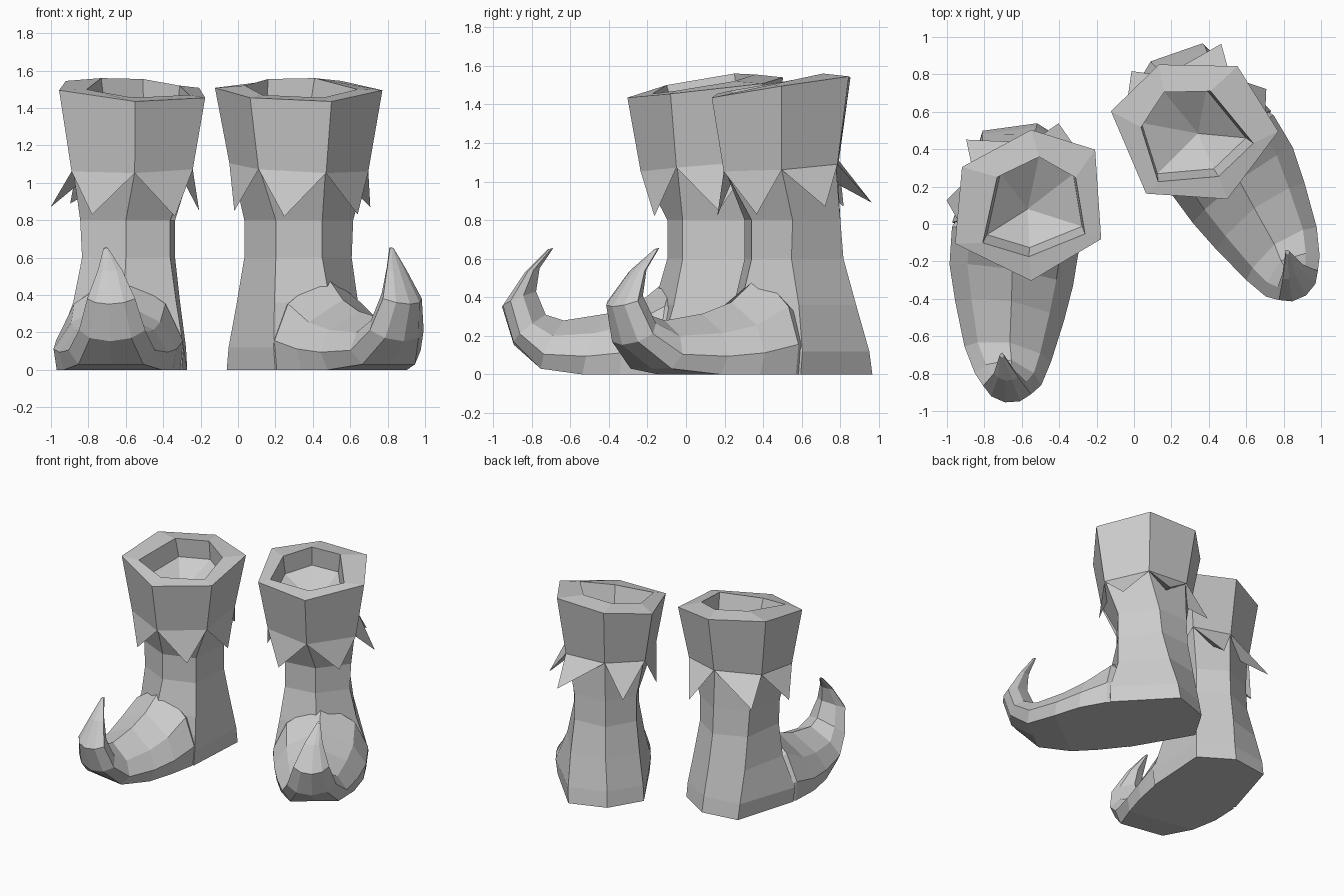
import bpy, bmesh
from math import radians
from mathutils import Matrix, Vector

if "Cube" in bpy.data.objects:
    bpy.data.objects.remove(bpy.data.objects["Cube"])


def make(name, rings, place, caps=(True, True), extra=()):
    """Loft equal-sized rings; extra = additional triangles as coordinates."""
    bm = bmesh.new()
    loops = [[bm.verts.new(p) for p in r] for r in rings]
    for a, b in zip(loops, loops[1:]):
        n = len(a)
        for i in range(n):
            bm.faces.new((a[i], a[(i + 1) % n], b[(i + 1) % n], b[i]))
    for use, loop in zip(caps, (loops[0], loops[-1])):
        if use:
            bm.faces.new(loop)
    for tri in extra:
        bm.faces.new([bm.verts.new(p) for p in tri])
    bmesh.ops.remove_doubles(bm, verts=bm.verts, dist=0.0005)
    bm.transform(place)
    bmesh.ops.recalc_face_normals(bm, faces=bm.faces)
    me = bpy.data.meshes.new(name)
    bm.to_mesh(me)
    bm.free()
    ob = bpy.data.objects.new(name, me)
    bpy.context.collection.objects.link(ob)


# Hexagonal cuff: outer rim, opening and hanging points, toe pointing to -y
RIM = [Vector(p) for p in [(.35, -.27, 1.495), (-.085, -.395, 1.435), (-.415, -.11, 1.455),
                           (-.30, .355, 1.508), (.055, .40, 1.54), (.385, .14, 1.545)]]
HOLE = [Vector(p) for p in [(.205, -.24, 1.50), (-.05, -.27, 1.455), (-.325, -.098, 1.47),
                            (-.223, .19, 1.52), (-.012, .265, 1.555), (.19, .12, 1.56)]]
TIPS = [Vector(p) for p in [(.167, -.293, .83), (-.27, -.22, .82), (-.34, .13, .85),
                            (-.083, .46, .87), (.388, .288, .89), (.435, -.05, .87)]]
VALLEY = [Vector((p.x * .83, p.y * .83, 1.08 + .07 * p.y)) for p in RIM]


def cuff(side, place):
    low = [Vector((p.x * .93, p.y * .93 + .03, p.z - .15)) for p in HOLE]
    floor = Vector((0, -.02, 1.23))
    tris = []
    for i in range(6):
        j = (i + 1) % 6
        tip = TIPS[i]
        v = (VALLEY[i] + VALLEY[j]) / 2
        under = Vector((v.x * .9, v.y * .9, 1.0))
        # hanging point: outer face and two undersides, then the floor of the opening
        tris += [(VALLEY[i], VALLEY[j], tip), (VALLEY[i], tip, under),
                 (tip, VALLEY[j], under), (low[i], low[j], floor)]
    make(side + "_cuff", [low, HOLE, RIM, VALLEY], place, (False, False), tris)


def leg(side, place):
    top = [Vector((p.x * .97, p.y * .97, p.z)) for p in VALLEY]
    levels = [
        (.80, [(.26, -.13), (0, -.20), (-.22, -.08), (-.19, .24), (.04, .33), (.26, .18)]),
        (.60, [(.25, -.13), (0, -.20), (-.22, -.08), (-.19, .24), (.04, .34), (.26, .20)]),
        (.36, [(.30, -.12), (0, -.27), (-.26, -.12), (-.21, .28), (.04, .38), (.29, .26)]),
        (.12, [(.385, -.16), (0, -.27), (-.31, -.18), (-.235, .32), (.03, .42), (.31, .33)]),
        (0, [(.37, -.16), (0, -.27), (-.30, -.18), (-.24, .33), (.03, .44), (.31, .35)])]
    rings = [top] + [[(x, y, z) for x, y in pts] for z, pts in levels]
    make(side + "_leg", rings, place)


def foot(side, place):
    # underside (y, z), upper side (y, z), half width, sideways centre, sole width factor
    sections = [((.05, 0), (.02, .36), .25, .035, .9), ((-.19, 0), (-.17, .52), .345, .037, .96),
                ((-.40, 0), (-.35, .375), .335, .025, .94), ((-.60, 0), (-.52, .315), .295, 0, .9),
                ((-.83, .03), (-.74, .28), .235, -.03, .75), ((-.98, .17), (-.83, .31), .18, -.055, .62),
                ((-1.04, .36), (-.88, .43), .13, -.06, .6), ((-.935, .53), (-.865, .55), .065, -.04, .6),
                ((-.825, .65), (-.80, .655), .012, 0, .6)]
    rings = []
    for (by, bz), (ty, tz), w, cx, sole in sections:
        bulge = -.12 if sole < .7 else 0
        shape = [(bulge, 0), (0, sole), (.3, 1), (.68, .72), (1, 0),
                 (.68, -.72), (.3, -1), (0, -sole)]
        rings.append([(cx + s * w, by + (ty - by) * t, bz + (tz - bz) * t) for t, s in shape])
    make(side + "_foot", rings, place)


# Mirrored pair, each turned outwards
for side, flip, centre, turn in (("left", -1, (-.565, .10, 0), -10), ("right", 1, (.33, .50, 0), 37)):
    place = (Matrix.Translation(centre) @ Matrix.Rotation(radians(turn), 4, 'Z')
             @ Matrix.Diagonal((flip, 1, 1, 1)))
    cuff(side, place)
    leg(side, place)
    foot(side, place)
